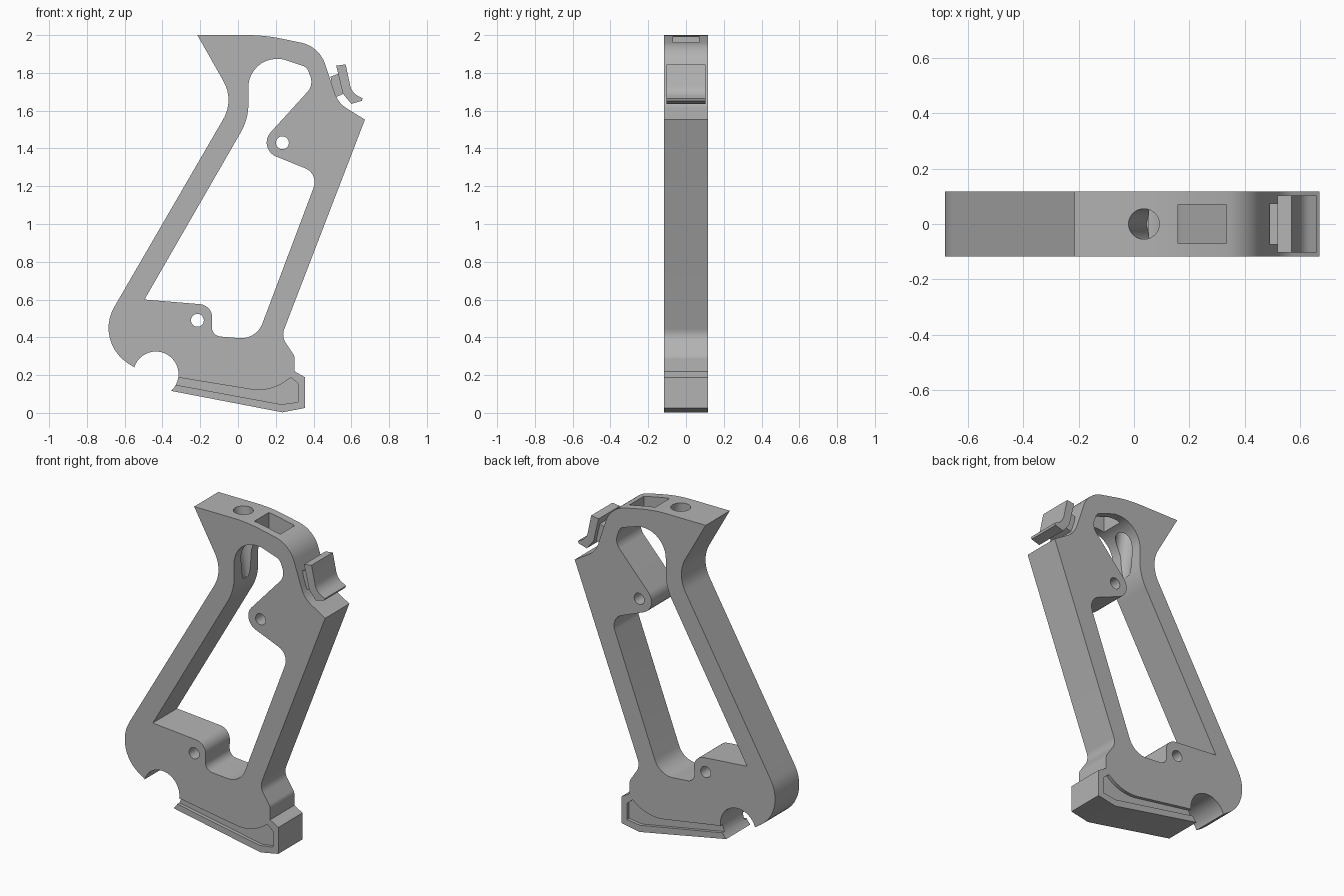
import bpy, bmesh, math
from mathutils import Vector

if "Cube" in bpy.data.objects:
    bpy.data.objects.remove(bpy.data.objects["Cube"], do_unlink=True)

HALF = 0.117  # half thickness of the frame

metal = bpy.data.materials.new("plain_grey")
metal.use_nodes = True
grey = (0.45, 0.45, 0.45, 1)
metal.diffuse_color = grey
metal.node_tree.nodes["Principled BSDF"].inputs["Base Color"].default_value = grey


def rounded(corners, steps=10):
    """Turn (x, z, radius) corners into an outline with filleted corners."""
    out = []
    count = len(corners)
    for i, (x, z, r) in enumerate(corners):
        p = Vector((x, z))
        if r == 0:
            out.append(p)
            continue
        a = (Vector(corners[i - 1][:2]) - p).normalized()
        b = (Vector(corners[(i + 1) % count][:2]) - p).normalized()
        half = a.angle(b) / 2
        centre = p + (a + b).normalized() * (r / math.sin(half))
        start = p + a * (r / math.tan(half)) - centre
        end = p + b * (r / math.tan(half)) - centre
        sweep = start.angle(end)
        for k in range(steps + 1):
            t = k / steps
            out.append(centre + (start * math.sin((1 - t) * sweep)
                                 + end * math.sin(t * sweep)) / math.sin(sweep))
    return out


def prism(name, corners, y0, y1):
    """Extrude a rounded side outline from y0 to y1."""
    bm = bmesh.new()
    face = bm.faces.new([bm.verts.new((p.x, y0, p.y)) for p in rounded(corners)])
    new = bmesh.ops.extrude_face_region(bm, geom=[face])["geom"]
    verts = [v for v in new if isinstance(v, bmesh.types.BMVert)]
    bmesh.ops.translate(bm, vec=(0, y1 - y0, 0), verts=verts)
    bmesh.ops.recalc_face_normals(bm, faces=bm.faces)
    mesh = bpy.data.meshes.new(name)
    bm.to_mesh(mesh)
    bm.free()
    mesh.materials.append(metal)
    obj = bpy.data.objects.new(name, mesh)
    bpy.context.collection.objects.link(obj)
    return obj


def drill(start, end, radius):
    """Cylinder cutter between two points."""
    a, b = Vector(start), Vector(end)
    bpy.ops.mesh.primitive_cylinder_add(vertices=40, radius=radius,
                                        depth=(b - a).length, location=(a + b) / 2)
    obj = bpy.context.object
    obj.rotation_euler = (b - a).to_track_quat("Z", "Y").to_euler()
    obj.data.materials.append(metal)
    return obj


def cut(target, cutter):
    """Subtract the cutter, then discard it."""
    cutter.hide_render = True
    bpy.context.view_layer.objects.active = target
    mod = target.modifiers.new("cut", "BOOLEAN")
    mod.operation = "DIFFERENCE"
    mod.solver = "EXACT"
    mod.object = cutter
    bpy.ops.object.modifier_apply(modifier=mod.name)
    bpy.data.objects.remove(cutter, do_unlink=True)


def smooth(obj):
    bpy.ops.object.select_all(action="DESELECT")
    obj.select_set(True)
    bpy.context.view_layer.objects.active = obj
    bpy.ops.object.shade_smooth_by_angle(angle=math.radians(30))


# Frame silhouette
frame = prism("grip_frame", [
    (-0.215, 2.0, 0), (0.14, 2.0, 0.9), (0.43, 1.94, 0.17), (0.53, 1.64, 0.15),
    (0.672, 1.553, 0), (0.23, 0.405, 0.08), (0.3, 0.3, 0.05), (0.3, 0.22, 0),
    (0.355, 0.188, 0), (0.355, 0.026, 0), (0.235, 0.003, 0), (-0.357, 0.117, 0),
    (-0.548, 0.24, 0), (-0.76, 0.38, 0.22), (-0.02, 1.655, 0.2),
], -HALF, HALF)

# Large opening with the two bosses left standing
cut(frame, prism("opening", [
    (-0.495, 0.6, 0), (0.055, 1.555, 0.3), (0.055, 1.885, 0.15),
    (0.24, 1.872, 0.1), (0.365, 1.83, 0.05), (0.4, 1.735, 0.08),
    (0.095, 1.4, 0.08), (0.428, 1.266, 0.08), (0.097, 0.388, 0.12),
    (-0.14, 0.408, 0.05), (-0.135, 0.57, 0.07),
], -1, 1))

# Rear notch and pin holes
for x, z, r in [(-0.435, 0.205, 0.12), (0.235, 1.43, 0.034), (-0.215, 0.49, 0.034)]:
    cut(frame, drill((x, -1, z), (x, 1, z), r))

# Slanted hole and slot through the top
cut(frame, drill((0.02, 0, 2.1), (0.1, 0, 1.6), 0.055))
cut(frame, prism("slot", [
    (0.16, 2.1, 0), (0.335, 2.1, 0), (0.335, 1.8, 0), (0.16, 1.8, 0),
], -0.07, 0.07))

# Shallow recess above the base lip, on both sides
for side in (-1, 1):
    cut(frame, prism("lip_recess", [
        (-0.37, 0.196, 0), (0.17, 0.108, 0.25), (0.28, 0.187, 0), (0.318, 0.155, 0),
        (0.318, 0.057, 0), (0.23, 0.045, 0), (-0.37, 0.156, 0),
    ], side * (HALF - 0.02), side * 0.3))
smooth(frame)

# Thumb catch at the front and the block behind it
catch = prism("catch_tab", [
    (0.52, 1.838, 0), (0.57, 1.845, 0), (0.602, 1.695, 0.08), (0.66, 1.665, 0),
    (0.655, 1.652, 0), (0.6, 1.636, 0), (0.555, 1.69, 0.05),
], -0.103, 0.103)
smooth(catch)
prism("catch_block", [
    (0.49, 1.78, 0), (0.53, 1.795, 0), (0.557, 1.688, 0), (0.508, 1.668, 0),
], -0.075, 0.075)
